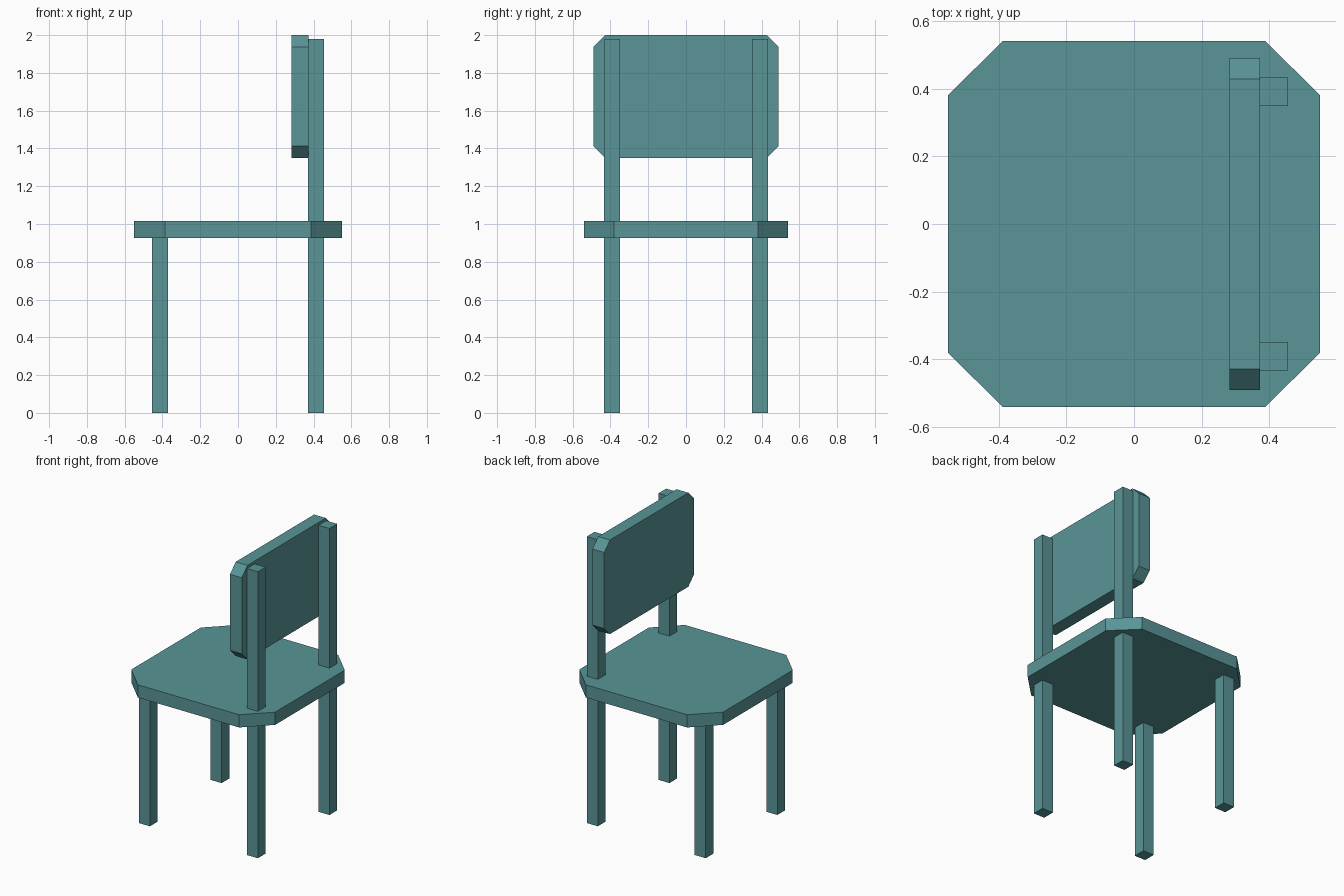
import bpy, bmesh
from mathutils import Vector

if "Cube" in bpy.data.objects:
    bpy.data.objects.remove(bpy.data.objects["Cube"])

teal = bpy.data.materials.new("teal_paint")
teal.diffuse_color = (0.10, 0.30, 0.31, 1.0)
teal.use_nodes = True
teal.node_tree.nodes["Principled BSDF"].inputs["Base Color"].default_value = teal.diffuse_color


def extrude_profile(name, points, offset):
    """Extrude a closed flat profile along an offset vector."""
    bm = bmesh.new()
    face = bm.faces.new([bm.verts.new(p) for p in points])
    result = bmesh.ops.extrude_face_region(bm, geom=[face], use_keep_orig=True)
    moved = [g for g in result["geom"] if isinstance(g, bmesh.types.BMVert)]
    bmesh.ops.translate(bm, verts=moved, vec=Vector(offset))
    bmesh.ops.recalc_face_normals(bm, faces=bm.faces)
    mesh = bpy.data.meshes.new(name)
    bm.to_mesh(mesh)
    bm.free()
    mesh.materials.append(teal)
    obj = bpy.data.objects.new(name, mesh)
    bpy.context.collection.objects.link(obj)
    return obj


def octagon(a, b, a_in, b_in):
    """Rectangle of half-size a x b with its corners cut off."""
    return [(a, -b_in), (a, b_in), (a_in, b), (-a_in, b),
            (-a, b_in), (-a, -b_in), (-a_in, -b), (a_in, -b)]


# Seat: slab with cut corners
SEAT_BOTTOM, SEAT_TOP = 0.927, 1.015
extrude_profile("seat", [(x, y, SEAT_BOTTOM) for x, y in octagon(0.55, 0.541, 0.387, 0.38)],
                (0, 0, SEAT_TOP - SEAT_BOTTOM))

# Backrest: upright panel with cut corners, in front of the posts
extrude_profile("backrest", [(0.282, y, 1.675 + z) for y, z in octagon(0.49, 0.325, 0.428, 0.263)],
                (0.09, 0, 0))

# Legs: short pair stops under the seat, long pair carries the backrest
LEG_HALF = 0.042
for kind, x, height in (("front_leg", -0.412, SEAT_BOTTOM), ("back_post", 0.413, 1.98)):
    for side, y in (("left", 0.391), ("right", -0.391)):
        corners = [(x + sx * LEG_HALF, y + sy * LEG_HALF, 0)
                   for sx, sy in ((-1, -1), (1, -1), (1, 1), (-1, 1))]
        extrude_profile(f"{kind}_{side}", corners, (0, 0, height))
